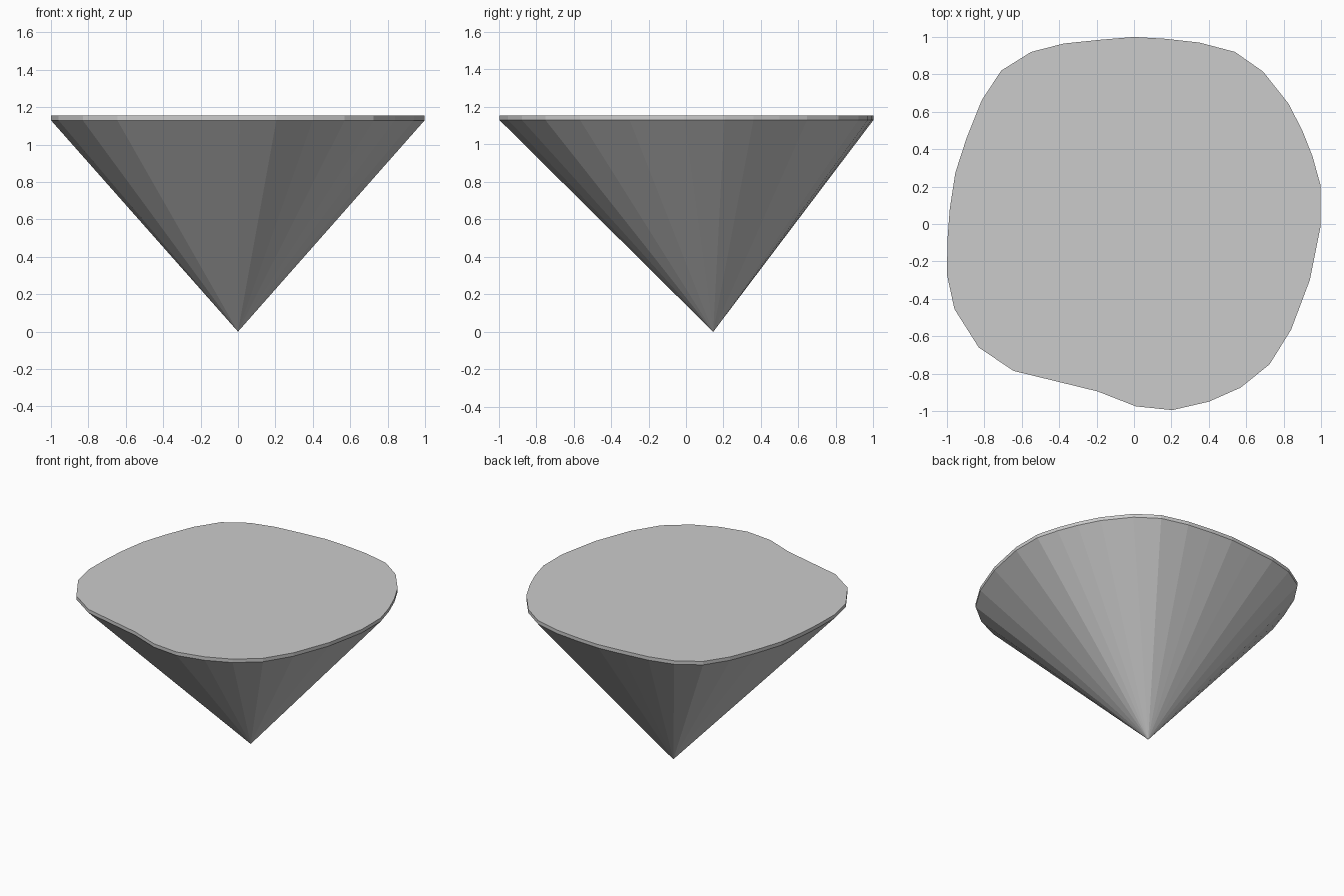
import bpy, bmesh

if "Cube" in bpy.data.objects:
    bpy.data.objects.remove(bpy.data.objects["Cube"])

# Irregular rim outline, clockwise seen from above
RIM = [(0, 1), (.17, .99), (.35, .97), (.54, .92), (.69, .815), (.825, .645),
       (.90, .50), (.955, .36), (.998, .205), (.998, -.01), (.94, -.30),
       (.84, -.565), (.725, -.75), (.57, -.875), (.40, -.95), (.205, -.995),
       (.01, -.975), (-.195, -.895), (-.42, -.84), (-.645, -.785),
       (-.83, -.66), (-.96, -.455), (-1, -.27), (-.997, -.08), (-.985, .08),
       (-.955, .275), (-.895, .46), (-.815, .66), (-.71, .82), (-.55, .92),
       (-.375, .965), (-.18, .985)]
APEX = (0, .145, 0)
Z_RIM, Z_TOP = 1.13, 1.155


def finish(bm, name):
    bmesh.ops.recalc_face_normals(bm, faces=bm.faces)
    mesh = bpy.data.meshes.new(name)
    bm.to_mesh(mesh)
    bm.free()
    bpy.context.collection.objects.link(bpy.data.objects.new(name, mesh))


def ring(bm, z):
    return [bm.verts.new((x, y, z)) for x, y in reversed(RIM)]


# Flat slab on top
bm = bmesh.new()
base = bm.faces.new(ring(bm, Z_RIM))
ext = bmesh.ops.extrude_face_region(bm, geom=[base], use_keep_orig=True)
top_verts = [g for g in ext["geom"] if isinstance(g, bmesh.types.BMVert)]
bmesh.ops.translate(bm, verts=top_verts, vec=(0, 0, Z_TOP - Z_RIM))
finish(bm, "top_slab")

# Faceted cone tapering to an off-centre point
bm = bmesh.new()
r = ring(bm, Z_RIM)
tip = bm.verts.new(APEX)
for a, b in zip(r, r[1:] + r[:1]):
    bm.faces.new((b, a, tip))
bm.faces.new(r)
finish(bm, "cone_body")
